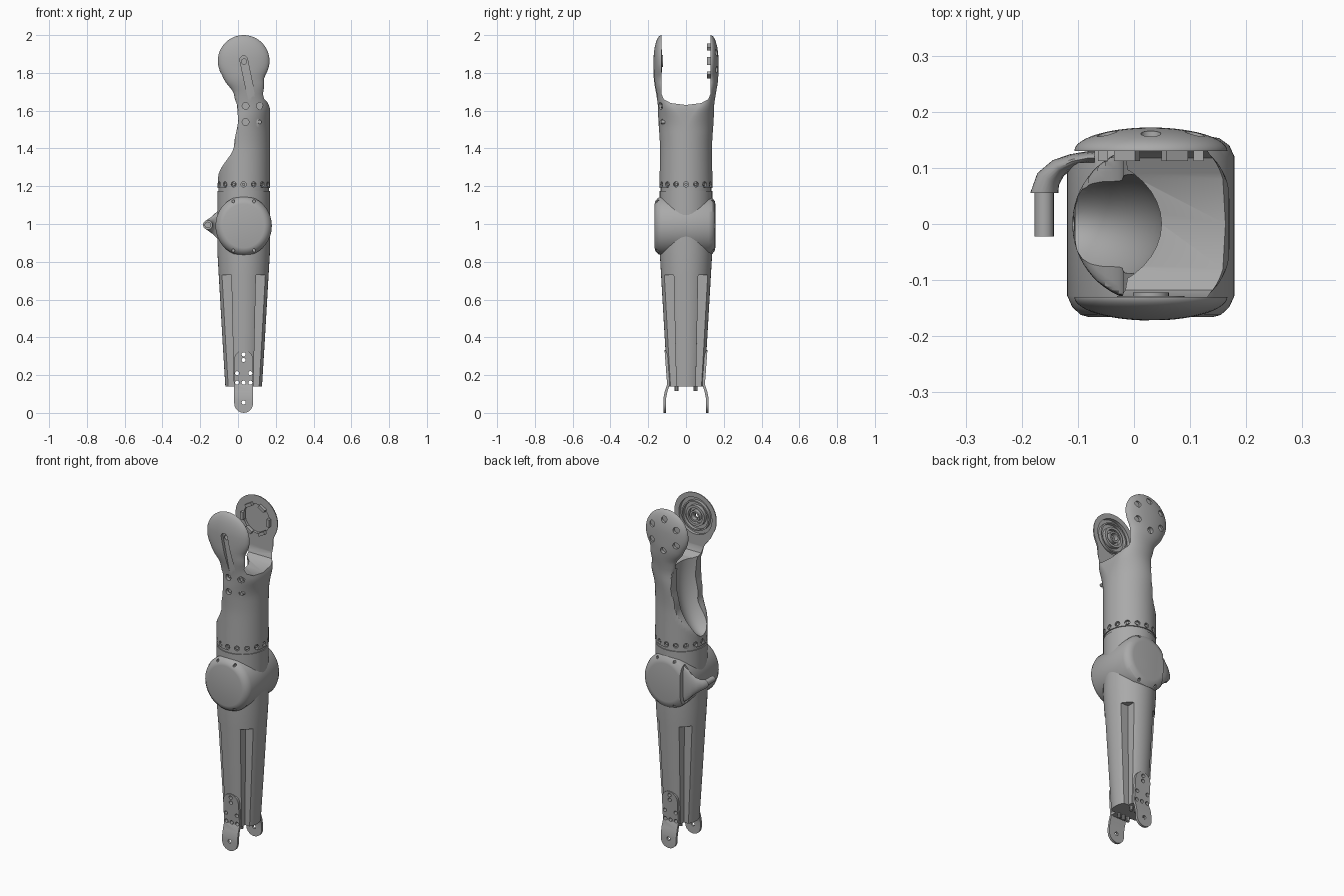
import bpy, bmesh
from math import sin, cos, pi, sqrt, atan2
from mathutils import Vector

if "Cube" in bpy.data.objects:
    bpy.data.objects.remove(bpy.data.objects["Cube"], do_unlink=True)

GREY = (0.4, 0.4, 0.4, 1)
mat = bpy.data.materials.new("plain_grey")
mat.use_nodes = True
mat.diffuse_color = GREY
mat.node_tree.nodes["Principled BSDF"].inputs["Base Color"].default_value = GREY

CX = 0.03          # axis of the limb in x
HEAD = 1.863       # height of the shoulder pivot
HEAD_R = 0.137
ELBOW = 0.99


def finish(name, bm):
    bmesh.ops.recalc_face_normals(bm, faces=bm.faces)
    me = bpy.data.meshes.new(name)
    bm.to_mesh(me)
    bm.free()
    me.materials.append(mat)
    ob = bpy.data.objects.new(name, me)
    bpy.context.collection.objects.link(ob)
    return ob


def loft(name, rings):
    """Closed skin through equal-length rings of points, capped at both ends."""
    bm = bmesh.new()
    vs = [[bm.verts.new(p) for p in r] for r in rings]
    n = len(vs[0])
    for a, b in zip(vs, vs[1:]):
        for i in range(n):
            j = (i + 1) % n
            bm.faces.new((a[i], a[j], b[j], b[i]))
    bm.faces.new(vs[0])
    bm.faces.new(vs[-1])
    return finish(name, bm)


def turned(name, x, z, profile, n=32, sz=1):
    """Turned part about a y axis; profile is (radius, y) pairs."""
    return loft(name, [[(x + r * cos(2 * pi * i / n), y, z + sz * r * sin(2 * pi * i / n))
                        for i in range(n)] for r, y in profile])


def pin(name, p, direction, r, length, n=16):
    """Cylinder centred on p along any direction."""
    d = Vector(direction).normalized()
    u = d.orthogonal().normalized()
    v = d.cross(u)
    return loft(name, [[Vector(p) + d * s + u * r * cos(2 * pi * i / n) + v * r * sin(2 * pi * i / n)
                        for i in range(n)] for s in (-length / 2, length / 2)])


def prism(name, pts, axis, lo, hi):
    put = (lambda a, b, t: (t, a, b)) if axis == "x" else (lambda a, b, t: (a, t, b))
    return loft(name, [[put(a, b, t) for a, b in pts] for t in (lo, hi)])


def boolean(ob, tools, op="DIFFERENCE"):
    for t in tools:
        m = ob.modifiers.new("bool", "BOOLEAN")
        m.operation, m.solver, m.object = op, "EXACT", t
        bpy.context.view_layer.objects.active = ob
        bpy.ops.object.modifier_apply(modifier=m.name)
        bpy.data.objects.remove(t, do_unlink=True)


def capsule(x0, z0, x1, z1, r, n=10):
    """Outline of a slot from one point to another in the xz plane."""
    a = atan2(z1 - z0, x1 - x0)
    ends = ((x1, z1, a - pi / 2), (x0, z0, a + pi / 2))
    return [(x + r * cos(s + pi * i / n), z + r * sin(s + pi * i / n))
            for x, z, s in ends for i in range(n + 1)]


def interp(table, z):
    for (z0, a), (z1, b) in zip(table, table[1:]):
        if z <= z1:
            t = max(0, (z - z0) / (z1 - z0))
            return a + (b - a) * t * t * (3 - 2 * t)
    return table[-1][1]


# Upper arm: round at the collar, widening into two domed shoulder plates
LEFT = [(1.18, -0.11), (1.25, -0.105), (1.42, -0.02), (1.55, 0.0), (1.62, -0.004), (1.68, -0.02), (1.78, -0.078)]
RIGHT = [(1.6, 0.17), (1.7, 0.138), (1.78, 0.138)]
DEPTH = [(1.18, 0.14), (1.4, 0.138), (1.6, 0.148), (1.8, 0.172)]


def arm_ring(z, n=64):
    if z < 1.78:
        lo, hi = interp(LEFT, z), interp(RIGHT, z)
    else:
        w = sqrt(max(HEAD_R ** 2 - (z - HEAD) ** 2, 1e-6))
        lo, hi = CX - w, CX + w
    k = interp([(1.5, 0), (1.75, 1)], z)
    left = -0.11 + (lo + 0.11) * k
    straight = 0.13 * k
    y = interp(DEPTH, z)
    if z > HEAD:
        y = 0.13 + (y - 0.13) * sqrt(max(1 - ((z - HEAD) / HEAD_R) ** 2, 1e-4))
    ring = []
    for i in range(n):
        a = 2 * pi * (i + 0.5) / n
        x = (left + hi) / 2 + (hi - left) / 2 * cos(a)
        s = 1 if sin(a) > 0 else -1
        ring.append((max(x, lo), s * (straight + (y - straight) * abs(sin(a))), z))
    return ring


heights = [1.19 + 0.02 * i for i in range(34)] + [HEAD + HEAD_R * sin(pi / 2 * i / 12) for i in range(1, 13)]
arm = loft("upper_arm", [arm_ring(z) for z in heights])

fork = [(-0.13, 2.1), (-0.13, 1.69), (-0.118, 1.66), (-0.08, 1.64), (0, 1.63)]
fork += [(-y, z) for y, z in reversed(fork[:-1])]
tools = [prism("fork_cut", fork, "x", -0.5, 0.5)]
# hollow running down the inner side of the arm
bm = bmesh.new()
bmesh.ops.create_uvsphere(bm, u_segments=40, v_segments=24, radius=1)
for v in bm.verts:
    v.co = (v.co.x * 0.17 - 0.12, v.co.y * 0.128, v.co.z * 0.36 + 1.6)
tools.append(finish("hollow_cut", bm))
# plate recesses, guide slot and screw holes
tools.append(turned("bearing_cut", CX, HEAD, [(0.108, -0.148), (0.108, -0.1)]))
tools.append(turned("socket_cut", CX, HEAD, [(0.085, 0.1), (0.085, 0.145)]))
tools.append(prism("guide_cut", capsule(0.03, 1.87, 0.078, 1.64, 0.02), "y", -0.2, -0.154))
tools.append(pin("guide_hole", (0.032, -0.15, 1.86), (0, 1, 0), 0.014, 0.1))
for x in (0.04, 0.115):
    for z in (1.54, 1.625):
        tools.append(pin("screw_cut", (x, -0.15, z), (0, 1, 0), 0.018, 0.05))
for i in range(6):
    a = pi / 2 + i * pi / 3
    tools.append(pin("dimple_cut", (CX + 0.09 * cos(a), 0.17, HEAD + 0.09 * sin(a)), (0, 1, 0), 0.018, 0.04))
SPOKES = [(cos(2 * pi * i / 16), sin(2 * pi * i / 16)) for i in range(16)]
for c, s in SPOKES:
    tools.append(pin("collar_cut", (CX + 0.14 * c, 0.14 * s, 1.21), (c, s, 0), 0.014, 0.025))
boolean(arm, tools)

# Screws seated in the holes
for x in (0.04, 0.115):
    for z in (1.54, 1.625):
        pin("arm_screw", (x, -0.122, z), (0, 1, 0), 0.01, 0.02, 12)
for c, s in SPOKES:
    pin("collar_screw", (CX + 0.13 * c, 0.13 * s, 1.21), (c, s, 0), 0.008, 0.012, 10)

# Shoulder bearing inside the front plate, tabs inside the back plate
for r, w, y in ((0.088, 0.008, -0.13), (0.06, 0.014, -0.128), (0.032, 0.01, -0.122)):
    ring = turned("bearing_ring", CX, HEAD, [(r, -0.15), (r, y)])
    boolean(ring, [turned("ring_cut", CX, HEAD, [(r - w, -0.2), (r - w, 0)])])
for i in range(6):
    a = i * pi / 3
    c, s = cos(a), sin(a)
    quad = [(CX + r * c - t * s, HEAD + r * s + t * c)
            for r, t in ((0.076, -0.022), (0.094, -0.022), (0.094, 0.022), (0.076, 0.022))]
    prism("socket_tab", quad, "y", 0.112, 0.135)


# Forearm: tapered tube with four corner channels
def disc(z, r, n=64):
    return [(CX + r * cos(2 * pi * i / n), r * sin(2 * pi * i / n), z) for i in range(n)]


forearm = loft("forearm", [disc(z, r) for z, r in ((0.14, 0.097), (0.35, 0.11), (0.73, 0.132),
                                                  (0.85, 0.139), (1.1, 0.139), (1.175, 0.139))])
tools = []
for sx in (1, -1):
    for sy in (1, -1):
        tools.append(loft("channel_cut", [
            [(CX + sx * a, sy * b, z) for a, b in ((i, i), (0.3, i), (0.3, 0.3), (i, 0.3))]
            for z, i in ((0.1, 0.051), (0.73, 0.065))]))
boolean(forearm, tools)
loft("collar_seam", [disc(z, 0.134) for z in (1.17, 1.195)])

# Elbow: wide hub across the limb with chamfered end caps
hub = turned("elbow_hub", CX, ELBOW, [(0.11, -0.166), (0.125, -0.162), (0.14, -0.148), (0.149, -0.128),
                                      (0.149, 0.12), (0.14, 0.14), (0.122, 0.153), (0.105, 0.156)], 64, 1.06)
tools = [prism("corner_cut", [(-0.3, 0.7), (-0.07, 0.7), (-0.07, 1.3), (-0.3, 1.3)], "y", 0.11, 0.3)]
for sy in (-1, 1):
    for x in (-0.025, 0.085):
        for z in (0.86, 1.12):
            tools.append(pin("cap_hole", (x, sy * 0.155, z), (0, 1, 0), 0.008, 0.04, 10))
boolean(hub, tools)

# Side hook: flat wing tapering to a rounded lug with a peg
path = [(-0.03, 0.118, 0.125, 0.012), (-0.08, 0.118, 0.10, 0.012), (-0.11, 0.112, 0.072, 0.013),
        (-0.135, 0.1, 0.047, 0.017), (-0.153, 0.08, 0.032, 0.022), (-0.16, 0.055, 0.025, 0.025)]
rings = []
for i, (x, y, h, t) in enumerate(path):
    a, b = path[max(i - 1, 0)], path[min(i + 1, len(path) - 1)]
    d = Vector((b[0] - a[0], b[1] - a[1], 0)).normalized()
    nrm = Vector((-d.y, d.x, 0))
    if i == len(path) - 1:
        nrm = Vector((1, 0, 0))
    rings.append([Vector((x, y, ELBOW + 0.005)) + nrm * t * cos(k * pi / 12) + Vector((0, 0, h * sin(k * pi / 12)))
                  for k in range(24)])
loft("hook_wing", rings)
pin("hook_peg", (-0.16, 0.02, ELBOW + 0.005), (0, 1, 0), 0.017, 0.084, 24)

# Wrist straps: rounded plates that step outward below the forearm
SIDE = [(-0.01, -0.12), (0.075, -0.12), (0.115, -0.112), (0.15, -0.1), (0.34, -0.114)]
side = [(y, z) for z, y in SIDE] + [(y + 0.014, z) for z, y in reversed(SIDE)]
HOLES = [(0, 0.31), (0, 0.28), (-0.035, 0.21), (0.035, 0.21), (-0.035, 0.16), (0, 0.16), (0.035, 0.16), (0, 0.055)]
for sy, name in ((1, "front_strap"), (-1, "back_strap")):
    strap = prism(name, [(y * sy, z) for y, z in side], "x", CX - 0.06, CX + 0.06)
    boolean(strap, [prism("outline", capsule(CX, 0.05, CX, 0.282, 0.05), "y", -0.3, 0.3)], "INTERSECT")
    boolean(strap, [pin("hole", (CX + x, 0, z), (0, 1, 0), 0.011, 0.5, 12) for x, z in HOLES])
boolean(forearm, [pin("hole", (CX + x, 0, z), (0, 1, 0), 0.011, 0.5, 12) for x, z in HOLES[:-1]])

# Bolts under the wrist
for y in (-0.05, 0.05):
    for x in (-0.03, 0, 0.03):
        pin("wrist_bolt", (CX + x, y, 0.13), (0, 0, 1), 0.01, 0.03, 10)

# Smooth shading with crisp edges
for ob in bpy.data.objects:
    ob.select_set(ob.type == "MESH")
bpy.context.view_layer.objects.active = arm
bpy.ops.object.shade_smooth_by_angle(angle=pi / 6)
